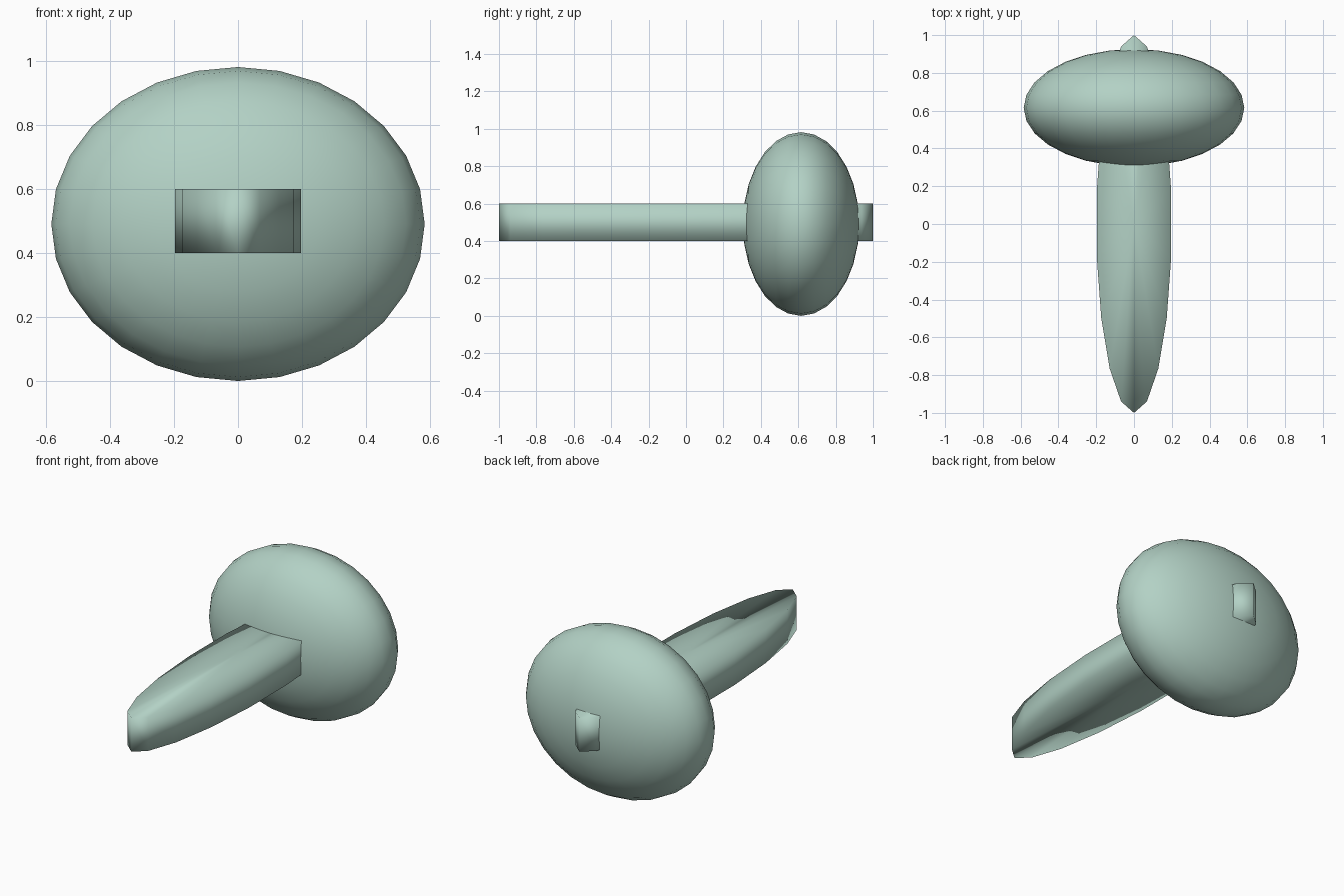
import bpy
import math
from mathutils import Matrix

if "Cube" in bpy.data.objects:
    bpy.data.objects.remove(bpy.data.objects["Cube"])

mat = bpy.data.materials.new("pale_green")
mat.diffuse_color = (0.45, 0.64, 0.56, 1)
mat.use_nodes = True
mat.node_tree.nodes["Principled BSDF"].inputs["Base Color"].default_value = mat.diffuse_color


def finish(obj, name, scale, rotation=None):
    """Name, stretch, colour and smooth one part."""
    obj.name = name
    m = Matrix.Diagonal((*scale, 1))
    if rotation:
        m = m @ rotation
    obj.data.transform(m)
    obj.data.materials.append(mat)
    for p in obj.data.polygons:
        p.use_smooth = True


# Handle: upright 18-sided cylinder stretched along y into a pointed blade
bpy.ops.mesh.primitive_cylinder_add(vertices=18, radius=1, depth=2,
                                    end_fill_type='TRIFAN', location=(0, 0, 0.5))
finish(bpy.context.object, "handle", (0.2, 1.0, 0.1))

# Head: flattened ball with its poles along the handle
bpy.ops.mesh.primitive_uv_sphere_add(segments=28, ring_count=14, radius=1,
                                     location=(0, 0.615, 0.491))
finish(bpy.context.object, "head", (0.584, 0.311, 0.491),
       Matrix.Rotation(math.radians(90), 4, 'X'))
